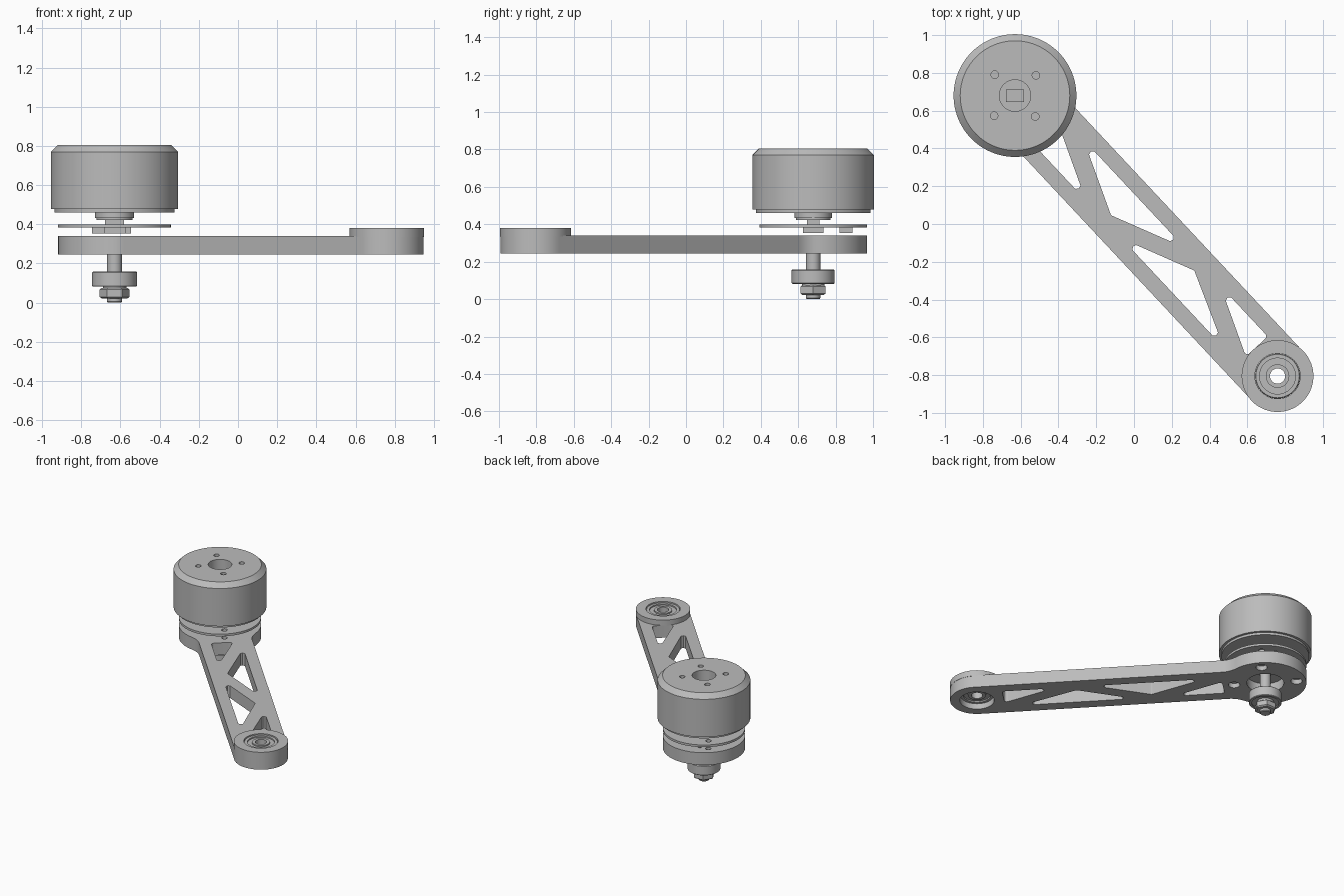
import bpy, bmesh
from math import sin, cos, pi, hypot, sqrt, atan2, radians
from mathutils import Vector

old = bpy.data.objects.get("Cube")
if old:
    bpy.data.objects.remove(old, do_unlink=True)

MOTOR = Vector((-0.63, 0.68))     # axis of the motor end
TIP = Vector((0.76, -0.805))      # axis of the bearing end
LEN = (TIP - MOTOR).length
ALONG = (TIP - MOTOR) / LEN
SIDE = Vector((-ALONG.y, ALONG.x))

grey = bpy.data.materials.new("metal grey")
grey.use_nodes = True
grey.diffuse_color = (0.5, 0.5, 0.5, 1)
grey.node_tree.nodes["Principled BSDF"].inputs["Base Color"].default_value = (0.5, 0.5, 0.5, 1)


def place(s, t):
    """Arm coordinates (along, across) to the ground plane."""
    return MOTOR + ALONG * s + SIDE * t


def finish(bm, name):
    bmesh.ops.recalc_face_normals(bm, faces=bm.faces[:])
    mesh = bpy.data.meshes.new(name)
    bm.to_mesh(mesh)
    bm.free()
    mesh.materials.append(grey)
    ob = bpy.data.objects.new(name, mesh)
    bpy.context.collection.objects.link(ob)
    return ob


def lathe(name, center, profile, steps=72):
    """Spin a closed (radius, height) profile around a vertical axis."""
    bm = bmesh.new()
    vs = [bm.verts.new((center.x + r, center.y, z)) for r, z in profile]
    es = [bm.edges.new((a, b)) for a, b in zip(vs, vs[1:] + vs[:1])]
    bmesh.ops.spin(bm, geom=vs + es, cent=(center.x, center.y, 0), axis=(0, 0, 1),
                   angle=2 * pi, steps=steps)
    bmesh.ops.remove_doubles(bm, verts=bm.verts[:], dist=1e-5)
    bmesh.ops.dissolve_degenerate(bm, edges=bm.edges[:], dist=1e-5)
    return finish(bm, name)


def prisms(name, outlines, z0, z1):
    """Extrude flat outlines between two heights into one object."""
    bm = bmesh.new()
    for pts in outlines:
        face = bm.faces.new([bm.verts.new((p[0], p[1], z0)) for p in pts])
        top = bmesh.ops.extrude_face_region(bm, geom=[face])["geom"]
        bmesh.ops.translate(bm, vec=(0, 0, z1 - z0),
                            verts=[v for v in top if isinstance(v, bmesh.types.BMVert)])
    return finish(bm, name)


def arc(cx, cy, r, a0, a1, n):
    return [(cx + r * cos(a0 + (a1 - a0) * i / n), cy + r * sin(a0 + (a1 - a0) * i / n))
            for i in range(n + 1)]


def circle(c, r, n=32):
    return arc(c.x, c.y, r, 0, 2 * pi * (n - 1) / n, n - 1)


def rect(c, w, d):
    return [(c.x + i * w / 2, c.y + j * d / 2) for i, j in ((-1, -1), (1, -1), (1, 1), (-1, 1))]


def rounded(corners, r):
    """Round the corners of a polygon with tangent curves."""
    out = []
    for i, c in enumerate(corners):
        c = Vector(c)
        u = (Vector(corners[i - 1]) - c).normalized()
        v = (Vector(corners[(i + 1) % len(corners)]) - c).normalized()
        half = u.angle(v) / 2
        mid = c + (u + v).normalized() * r / sin(half)
        reach = r * cos(half) / sin(half)
        p, q = c + u * reach - mid, c + v * reach - mid
        for k in range(7):
            out.append(mid + p.lerp(q, k / 6).normalized() * r)
    return [place(*p) for p in out]


def cut(ob, cutter):
    mod = ob.modifiers.new("cut", 'BOOLEAN')
    mod.operation, mod.solver, mod.object = 'DIFFERENCE', 'EXACT', cutter
    bpy.context.view_layer.objects.active = ob
    bpy.ops.object.modifier_apply(modifier=mod.name)
    bpy.data.objects.remove(cutter, do_unlink=True)


# Arm: round motor end flared into a straight beam with a round tip
BIG, HALF, FIL = 0.288, 0.188, 0.16
ft = HALF + FIL
fs = sqrt((BIG + FIL) ** 2 - ft ** 2)
fa = atan2(ft, fs)
outline = (arc(0, 0, BIG, fa, 2 * pi - fa, 56)
           + arc(fs, -ft, FIL, pi - fa, pi / 2, 8)[1:]
           + arc(LEN, 0, HALF, -pi / 2, pi / 2, 36)
           + arc(fs, ft, FIL, 1.5 * pi, pi + fa, 8)[:-1])
arm = prisms("arm", [[place(*p) for p in outline]], 0.245, 0.34)

# Truss windows
windows = [[(0.30, -0.105), (0.66, -0.105), (0.30, 0.05)],
           [(0.42, 0.105), (0.81, -0.062), (1.20, 0.105)],
           [(0.94, -0.105), (1.73, -0.105), (1.325, 0.06)],
           [(1.48, 0.105), (1.845, -0.052), (1.845, 0.105)]]
cut(arm, prisms("window_cutter", [rounded(w, 0.018) for w in windows], 0.2, 0.4))

# Bearing bore, motor recess and counterbored screw holes
cut(arm, prisms("bore_cutter", [circle(TIP, 0.12, 64)], 0.2, 0.4))
cut(arm, prisms("recess_cutter", [circle(MOTOR, 0.13, 64)], 0.2, 0.315))
bolts = [place(0.22 * cos(k * pi / 2), 0.22 * sin(k * pi / 2)) for k in range(4)]
cut(arm, prisms("counterbore_cutter", [circle(b, 0.04) for b in bolts], 0.2, 0.28))
cut(arm, prisms("screw_cutter", [circle(b, 0.02) for b in bolts], 0.2, 0.4))

# Raised collar and ball bearing at the tip
lathe("tip_collar", TIP, [(0.12, 0.335), (0.19, 0.335), (0.19, 0.38), (0.12, 0.38)])
lathe("tip_bearing", TIP, [(0.04, 0.285), (0.062, 0.285), (0.062, 0.295), (0.095, 0.295),
                           (0.095, 0.285), (0.115, 0.285), (0.119, 0.29), (0.119, 0.368),
                           (0.115, 0.373), (0.095, 0.373), (0.095, 0.363), (0.062, 0.363),
                           (0.062, 0.373), (0.04, 0.373)])

# Motor can with chamfered top, bottom lip and hollow boss
motor = lathe("motor_can", MOTOR, [
    (0.083, 0.805), (0.29, 0.805), (0.325, 0.77), (0.325, 0.478), (0.307, 0.478),
    (0.307, 0.46), (0.1, 0.46), (0.1, 0.433), (0.092, 0.433), (0.092, 0.422), (0.083, 0.422)], 96)
mounts = [MOTOR + Vector((0.154 * cos(a), 0.154 * sin(a)))
          for a in (radians(44 + 90 * k) for k in range(4))]
cut(motor, prisms("mount_cutter", [circle(m, 0.02) for m in mounts], 0.74, 0.9))

# Sensor board with its chip and connectors
board = prisms("sensor_board", [circle(MOTOR, 0.288, 80)], 0.383, 0.4)
cut(board, prisms("board_cutter", [circle(b, 0.02) for b in bolts], 0.3, 0.5))
prisms("sensor_chip", [rect(MOTOR, 0.095, 0.066)], 0.399, 0.432)
prisms("board_connectors", [rect(MOTOR, 0.11, 0.11),
                            rect(MOTOR + Vector((-0.015, 0.175)), 0.2, 0.07)], 0.354, 0.384)

# Axle, lower bearing, washer and nut
lathe("axle", MOTOR, [(0, 0), (0.034, 0), (0.038, 0.005), (0.038, 0.32), (0, 0.32)], 40)
lathe("lower_bearing", MOTOR, [(0.036, 0.082), (0.06, 0.082), (0.06, 0.09), (0.095, 0.09),
                               (0.095, 0.082), (0.111, 0.082), (0.115, 0.086), (0.115, 0.154),
                               (0.111, 0.158), (0.095, 0.158), (0.095, 0.15), (0.06, 0.15),
                               (0.06, 0.158), (0.036, 0.158)])
lathe("washer", MOTOR, [(0.036, 0.074), (0.06, 0.074), (0.06, 0.083), (0.036, 0.083)], 40)
lathe("nut", MOTOR, [(0.036, 0.022), (0.066, 0.022), (0.077, 0.03), (0.077, 0.067),
                     (0.066, 0.075), (0.036, 0.075)], 6)

# Smooth round walls, keep edges sharp
for ob in bpy.context.collection.objects:
    if ob.type == 'MESH' and grey.name in ob.data.materials:
        bpy.ops.object.select_all(action='DESELECT')
        ob.select_set(True)
        bpy.context.view_layer.objects.active = ob
        bpy.ops.object.shade_smooth_by_angle(angle=radians(30))
